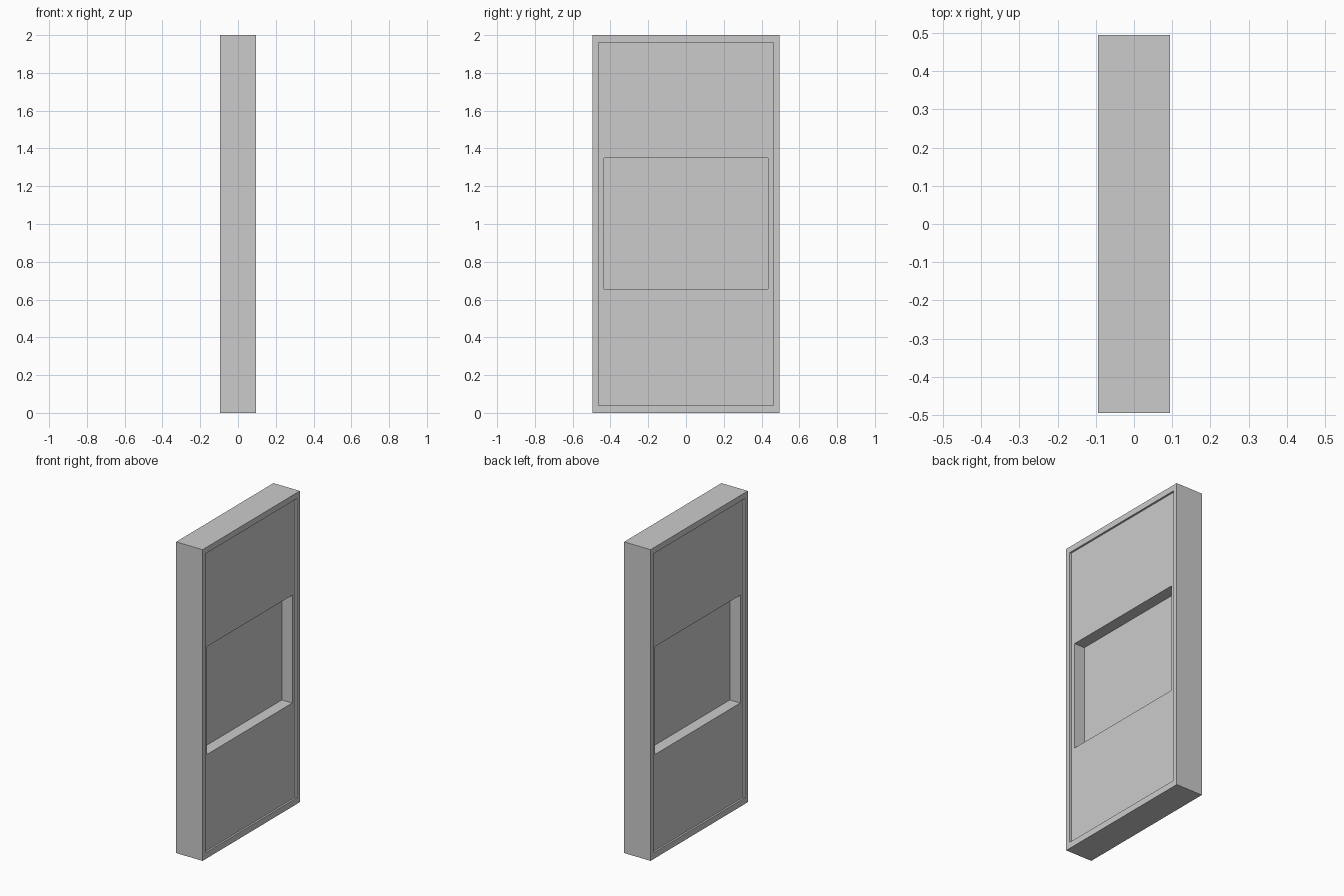
import bpy
import bmesh

if "Cube" in bpy.data.objects:
    bpy.data.objects.remove(bpy.data.objects["Cube"])

# Rectangular outlines from the outside in: half width in y, bottom, top
EDGE = (0.494, 0.0, 2.0)
PANEL = (0.463, 0.04, 1.962)
WINDOW = (0.434, 0.657, 1.35)

# Distance of each surface level from the centre plane
FACE_X, PANEL_X, PANE_X = 0.094, 0.082, 0.008

# One side, from the middle of the pane out to the slab edge
side = [(WINDOW, PANE_X), (WINDOW, PANEL_X),
        (PANEL, PANEL_X), (PANEL, FACE_X), (EDGE, FACE_X)]
# Mirror the steps so both sides share one closed shell
steps = side + [(outline, -x) for outline, x in reversed(side)]


def add_ring(bm, outline, x):
    w, bottom, top = outline
    return [bm.verts.new((x, y, z)) for y, z in
            ((-w, bottom), (w, bottom), (w, top), (-w, top))]


# Door slab with a shallow panel and a deep window recess on both sides
bm = bmesh.new()
rings = [add_ring(bm, outline, x) for outline, x in steps]
for a, b in zip(rings, rings[1:]):
    for i in range(4):
        j = (i + 1) % 4
        bm.faces.new((a[i], a[j], b[j], b[i]))
# Window panes
bm.faces.new(rings[0])
bm.faces.new(rings[-1])
bmesh.ops.recalc_face_normals(bm, faces=bm.faces)

mesh = bpy.data.meshes.new("door_panel")
bm.to_mesh(mesh)
bm.free()
bpy.context.collection.objects.link(bpy.data.objects.new("door_panel", mesh))
